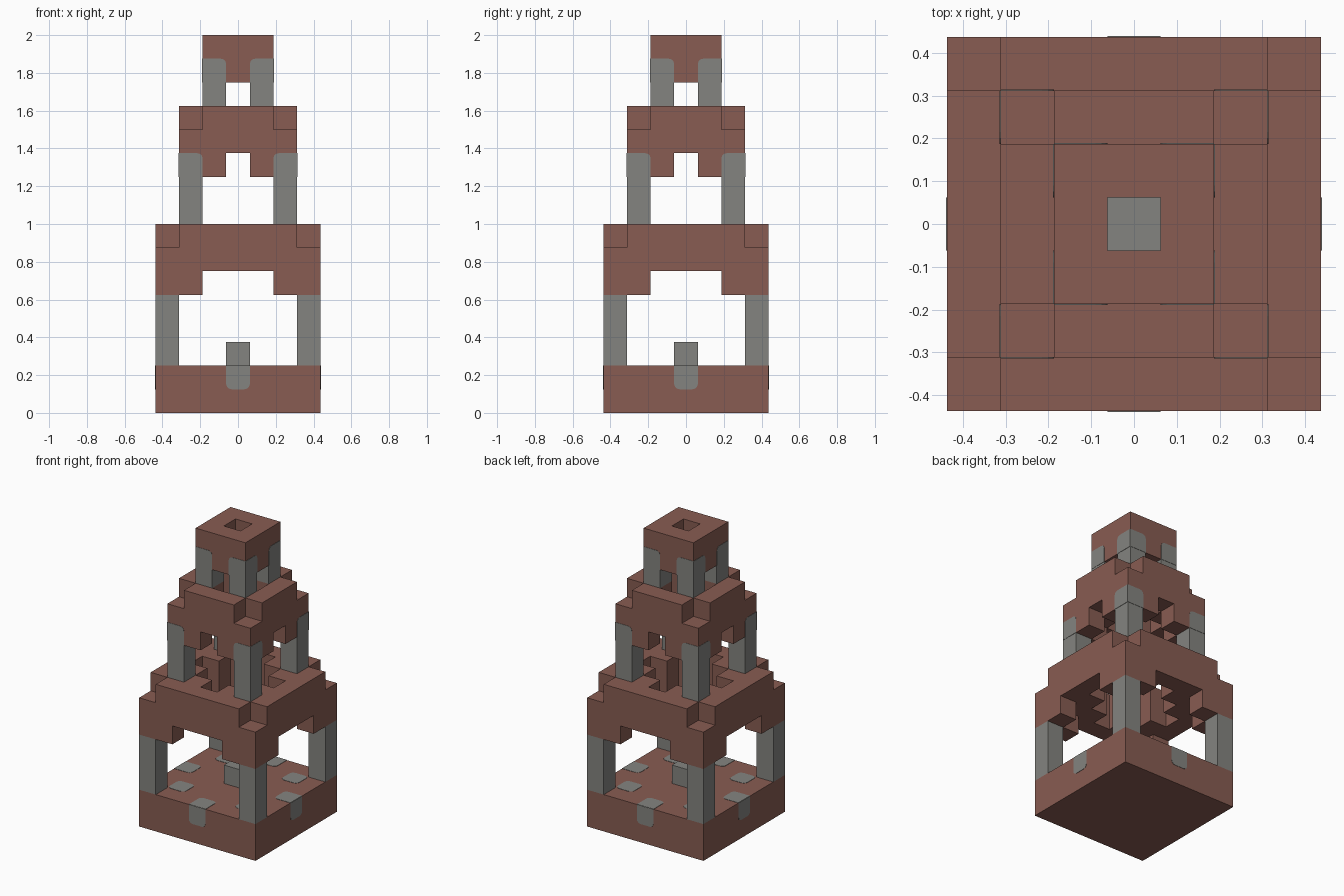
import bpy, bmesh, math
from mathutils import Matrix, Vector

U = 0.125       # size of one block
PLATE = 0.002   # how far the painted inlays stand out

cube = bpy.data.objects.get("Cube")
if cube:
    bpy.data.objects.remove(cube, do_unlink=True)


def material(name, rgb):
    m = bpy.data.materials.new(name)
    m.use_nodes = True
    m.diffuse_color = (*rgb, 1)
    bsdf = next(n for n in m.node_tree.nodes if n.type == 'BSDF_PRINCIPLED')
    bsdf.inputs["Base Color"].default_value = (*rgb, 1)
    bsdf.inputs["Roughness"].default_value = 0.9
    return m


BROWN = material("brick brown", (0.246, 0.107, 0.084))
GREY = material("stone grey", (0.231, 0.231, 0.216))


def finish(name, bm, mat):
    bmesh.ops.recalc_face_normals(bm, faces=bm.faces)
    mesh = bpy.data.meshes.new(name)
    bm.to_mesh(mesh)
    bm.free()
    mesh.materials.append(mat)
    bpy.context.collection.objects.link(bpy.data.objects.new(name, mesh))


def box(name, x, y, z0, z1, half, mat):
    """Square block column, in block units."""
    bm = bmesh.new()
    size = Matrix.Diagonal((2 * half * U, 2 * half * U, (z1 - z0) * U, 1))
    place = Matrix.Translation(Vector((x, y, (z0 + z1) / 2)) * U)
    bmesh.ops.create_cube(bm, size=1, matrix=place @ size)
    finish(name, bm, mat)


def blocks(name, cells, mat):
    """Shell around a set of grid blocks, without inner walls."""
    bm = bmesh.new()
    for cell in cells:
        c = Vector(cell) + Vector((0, 0, 0.5))
        for axis in range(3):
            for sign in (-1, 1):
                n = Vector((0, 0, 0))
                n[axis] = sign
                if tuple(int(a + b) for a, b in zip(cell, n)) in cells:
                    continue
                u = Vector((n.y, n.z, n.x))
                v = n.cross(u)
                bm.faces.new([bm.verts.new((c + (n + a * u + b * v) / 2) * U)
                              for a, b in ((-1, -1), (1, -1), (1, 1), (-1, 1))])
    bmesh.ops.remove_doubles(bm, verts=bm.verts, dist=0.001)
    finish(name, bm, mat)


def inlays(name, centre, u, v, rounded):
    """Thin plate of one block face with some round corners, on all four sides."""
    bm = bmesh.new()
    c, u, v = Vector(centre) * U, Vector(u), Vector(v)
    n = u.cross(v) * PLATE
    r = 0.22
    outline = []
    for i, (a, b) in enumerate(((1, 1), (-1, 1), (-1, -1), (1, -1))):
        if (a, b) not in rounded:
            outline.append((a / 2, b / 2))
            continue
        for s in range(4):
            t = math.radians(90 * i + 30 * s)
            outline.append((a * (0.5 - r) + r * math.cos(t),
                            b * (0.5 - r) + r * math.sin(t)))
    for turn in range(4):
        rot = Matrix.Rotation(turn * math.pi / 2, 3, 'Z')
        low, top = [[bm.verts.new(rot @ (c + (u * p + v * q) * U + n * s))
                     for p, q in outline] for s in (-1, 1)]
        bm.faces.new(low[::-1])
        bm.faces.new(top)
        for i in range(len(low)):
            bm.faces.new((low[i - 1], low[i], top[i], top[i - 1]))
    finish(name, bm, GREY)


def layer(r, z, rule):
    """Grid blocks whose larger and smaller offsets from the axis fit a rule."""
    span = range(-r, r + 1)
    return {(x, y, z) for x in span for y in span
            if rule(max(abs(x), abs(y)), min(abs(x), abs(y)))}


X, Y, Z = (1, 0, 0), (0, 1, 0), (0, 0, 1)

# Base slab, centre post and painted floor blocks
box("base_slab", 0, 0, 0, 2, 3.5, BROWN)
box("centre_post", 0, 0, 2, 3, 0.5, GREY)
inlays("base_side_inlays", (0, -3.5, 1.5), X, Z, {(-1, -1), (1, -1)})
inlays("base_edge_inlays", (0, -3, 2), X, Y, {(-1, 1), (1, 1)})
inlays("base_floor_inlays", (-2, -2, 2), X, Y,
       {(1, 1), (-1, 1), (-1, -1), (1, -1)})

# Three tiers: half width, bottom of legs, bottom of brackets
for tier, (r, leg, bracket) in enumerate(((3, 2, 5), (2, 8, 10), (1, 13, 14))):
    tag = ("lower", "middle", "upper")[tier]
    for sx in (-1, 1):
        for sy in (-1, 1):
            side = ("front" if sy < 0 else "back") + ("_left" if sx > 0 else "_right")
            box(f"{tag}_{side}_leg", sx * r, sy * r, leg, bracket, 0.5, GREY)

    # Corner brackets, then the beams with corbels for the next legs
    cells = layer(r, bracket, lambda a, b: a == r and b >= r - 1)
    cells |= layer(r, bracket + 1,
                   lambda a, b: a == r or (a == r - 1 and b > 0))
    if r > 1:
        cells |= layer(r, bracket + 2,
                       lambda a, b: (a == r and b < r) or (a == r - 1 and b > 0))
        name = f"{tag}_beams"
    else:
        name = "top_cap"
    blocks(name, cells, BROWN)

    # Leg heads let into the brackets
    if r < 3:
        for s, label in ((-1, "right"), (1, "left")):
            inlays(f"{tag}_{label}_leg_heads", (s * r, -r - 0.5, bracket + 0.5),
                   X, Z, {(-s, 1)})
